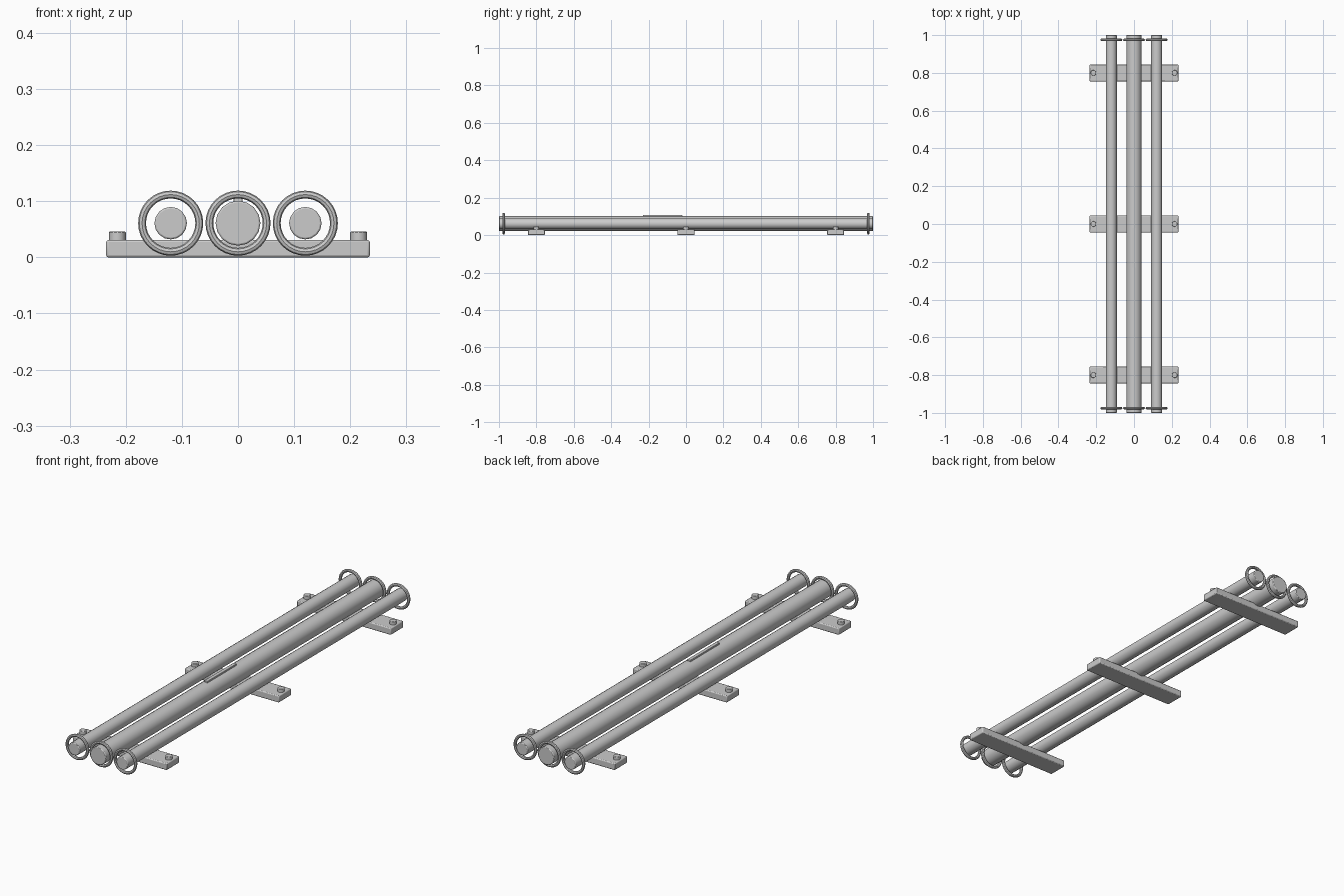
import bpy
import math

cube = bpy.data.objects.get("Cube")
if cube:
    bpy.data.objects.remove(cube, do_unlink=True)

GREY = (0.6, 0.6, 0.6, 1)
metal = bpy.data.materials.new("grey_metal")
metal.use_nodes = True
metal.diffuse_color = GREY
metal.node_tree.nodes["Principled BSDF"].inputs["Base Color"].default_value = GREY

AXIS_Z = 0.061
ALONG_Y = (math.pi / 2, 0, 0)


def finish(name, bevel=0):
    """Name the new part, colour it, soften its edges and shade it."""
    obj = bpy.context.object
    obj.name = name
    obj.data.materials.append(metal)
    bpy.ops.object.transform_apply(location=False, rotation=True, scale=True)
    if bevel:
        mod = obj.modifiers.new("soft_edges", "BEVEL")
        mod.width = bevel
        mod.segments = 2
        mod.limit_method = "ANGLE"
        mod.angle_limit = math.radians(50)
    bpy.ops.object.shade_smooth_by_angle(angle=math.radians(35))


def box(name, size, location, bevel):
    bpy.ops.mesh.primitive_cube_add(size=1, location=location)
    bpy.context.object.scale = size
    finish(name, bevel)


def cylinder(name, radius, depth, location, sides, bevel, rotation=(0, 0, 0)):
    bpy.ops.mesh.primitive_cylinder_add(
        vertices=sides, radius=radius, depth=depth,
        location=location, rotation=rotation)
    finish(name, bevel)


# Three parallel pipes, each with a collar ring near both ends
for side, x, radius in (("right", -0.12, 0.029), ("middle", 0, 0.04), ("left", 0.12, 0.029)):
    cylinder(f"{side}_pipe", radius, 2, (x, 0, AXIS_Z), 16, 0.003, ALONG_Y)
    for end, y in (("front", -0.975), ("back", 0.975)):
        bpy.ops.mesh.primitive_torus_add(
            major_radius=0.051, minor_radius=0.007, major_segments=32,
            minor_segments=8, location=(x, y, AXIS_Z), rotation=ALONG_Y)
        finish(f"{side}_{end}_collar")

# Cross brackets with a bolt at each end
for place, y in (("front", -0.8), ("middle", 0), ("back", 0.8)):
    box(f"{place}_bracket", (0.47, 0.09, 0.031), (0, y, 0.0155), 0.004)
    for side, x in (("right", -0.215), ("left", 0.215)):
        cylinder(f"{place}_{side}_bolt", 0.015, 0.025, (x, y, 0.0335), 12, 0.002)

# Thin raised strip on top of the middle pipe
box("marker_strip", (0.016, 0.21, 0.008), (0, -0.125, 0.103), 0.001)
